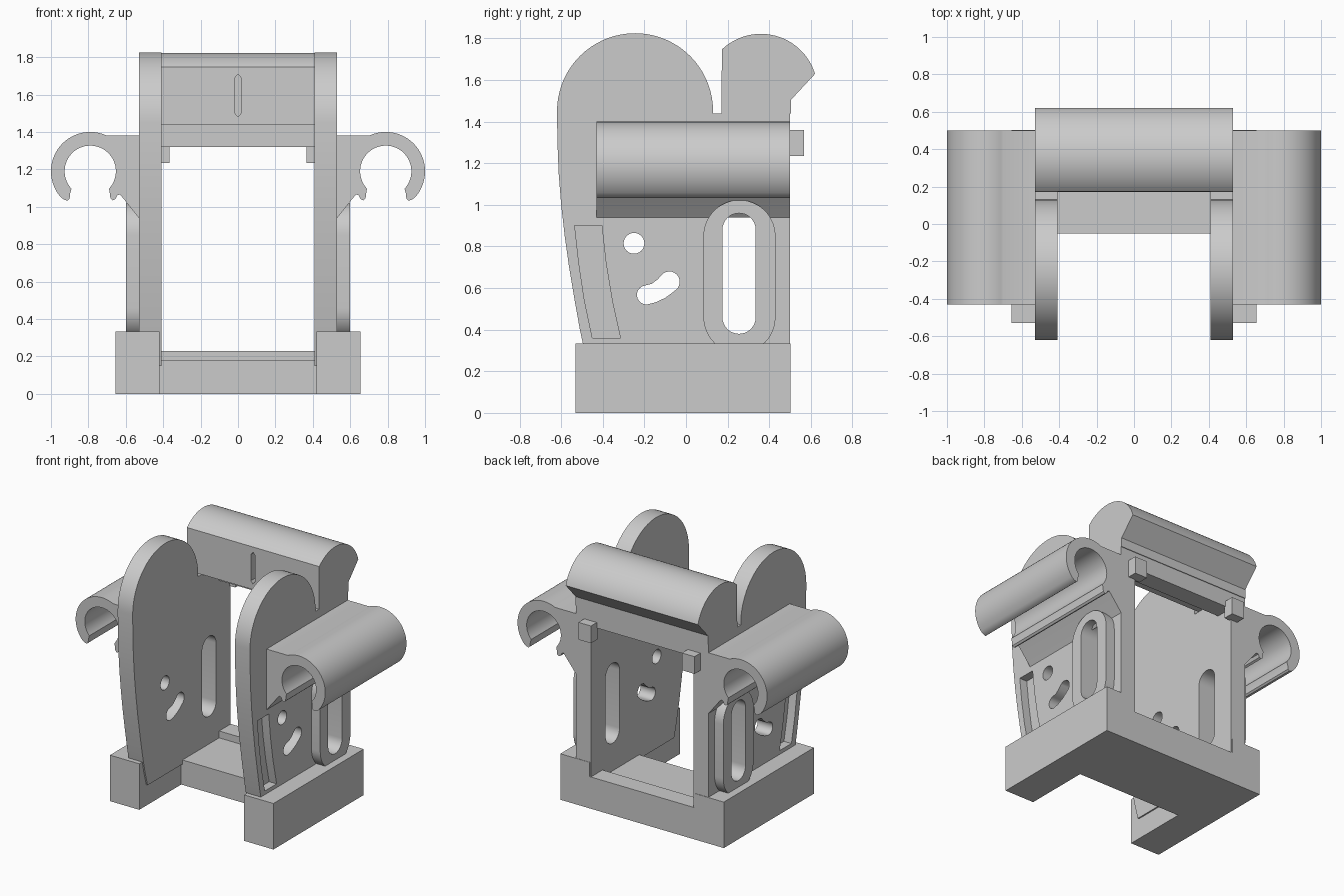
import bpy, bmesh
from math import sin, cos, radians, pi

if "Cube" in bpy.data.objects:
    bpy.data.objects.remove(bpy.data.objects["Cube"])

grey = bpy.data.materials.new("light_grey")
grey.diffuse_color = (0.6, 0.6, 0.6, 1)
grey.use_nodes = True
grey.node_tree.nodes["Principled BSDF"].inputs["Base Color"].default_value = grey.diffuse_color


def arc(cx, cy, r, a0, a1, n=24):
    """Points on a circular arc, angles in degrees."""
    return [(cx + r * cos(radians(a0 + (a1 - a0) * i / n)),
             cy + r * sin(radians(a0 + (a1 - a0) * i / n))) for i in range(n + 1)]


def prism(name, profile, axis, a, b):
    """Extrude a profile along x (profile in y, z) or along y (profile in x, z)."""
    bm = bmesh.new()
    rings = []
    for d in (a, b):
        rings.append([bm.verts.new((d, u, v) if axis == 'x' else (u, d, v))
                      for u, v in profile])
    bm.faces.new(rings[0])
    bm.faces.new(rings[1][::-1])
    n = len(profile)
    for i in range(n):
        j = (i + 1) % n
        bm.faces.new((rings[0][i], rings[0][j], rings[1][j], rings[1][i]))
    bmesh.ops.recalc_face_normals(bm, faces=bm.faces)
    me = bpy.data.meshes.new(name)
    bm.to_mesh(me)
    bm.free()
    me.materials.append(grey)
    ob = bpy.data.objects.new(name, me)
    bpy.context.collection.objects.link(ob)
    return ob


def box(name, x0, x1, y0, y1, z0, z1):
    return prism(name, [(y0, z0), (y1, z0), (y1, z1), (y0, z1)], 'x', x0, x1)


def finish(ob, cutters=(), mirror=False):
    """Cut holes, mirror across x, apply and shade."""
    bpy.ops.object.select_all(action='DESELECT')
    bpy.context.view_layer.objects.active = ob
    ob.select_set(True)
    for c in cutters:
        m = ob.modifiers.new("cut", 'BOOLEAN')
        m.operation, m.solver, m.object = 'DIFFERENCE', 'EXACT', c
        bpy.ops.object.modifier_apply(modifier=m.name)
    if mirror:
        m = ob.modifiers.new("mirror", 'MIRROR')
        m.use_mirror_merge = False
        bpy.ops.object.modifier_apply(modifier=m.name)
    bpy.ops.object.shade_smooth_by_angle(angle=radians(25))


# Cutters for the openings in the side plates
slot = prism("slot_cutter", arc(0.27 - 0.015, 0.88, 0.08, 0, 180, 16)
             + arc(0.255, 0.46, 0.08, 180, 360, 16), 'x', 0.3, 0.8)
round_hole = prism("round_hole_cutter", arc(-0.25, 0.815, 0.05, 0, 345, 23), 'x', 0.3, 0.8)
bean_hole = prism("bean_hole_cutter",
                  arc(-0.19, 0.567, 0.046, 100, 275, 10)
                  + [(-0.145, 0.532), (-0.1, 0.553), (-0.06, 0.582)]
                  + arc(-0.08, 0.63, 0.05, -40, 125, 10)
                  + [(-0.135, 0.643), (-0.165, 0.62)], 'x', 0.3, 0.8)
recess = prism("recess_cutter", [(-0.535, 0.9), (-0.405, 0.9), (-0.385, 0.72), (-0.355, 0.54),
                                 (-0.315, 0.36), (-0.45, 0.36), (-0.488, 0.54), (-0.515, 0.72)],
               'x', 0.47, 0.8)
groove = prism("groove_cutter", [(-0.016, 1.5), (0, 1.48), (0.016, 1.5),
                                 (0.016, 1.69), (0, 1.71), (-0.016, 1.69)], 'y', 0.1, 0.23)
cutters = [slot, round_hole, bean_hole, recess, groove]

# Side plates with rounded top and bowed front edge
plate = prism("side_plate",
              [(-0.45, 0.15), (0.5, 0.15), (0.5, 1.44), (0.13, 1.44)]
              + arc(-0.245, 1.45, 0.375, 0, 180, 36)
              + [(-0.618, 1.3), (-0.612, 1.15), (-0.6, 1.0), (-0.583, 0.85), (-0.562, 0.7),
                 (-0.537, 0.55), (-0.51, 0.4), (-0.48, 0.26)], 'x', 0.41, 0.53)
finish(plate, [slot, round_hole, bean_hole, recess], True)

# Raised rim round the long slot
rim = prism("slot_rim", arc(0.257, 0.85, 0.173, 0, 80, 12) + arc(0.257, 0.85, 0.173, 100, 180, 12)
            + arc(0.257, 0.46, 0.173, 180, 360, 24), 'x', 0.52, 0.6)
finish(rim, [slot], True)

# Open tube clips on both sides
clip = prism("tube_clip",
             [(0.53, 0.94), (0.53, 1.38), (0.70, 1.38)]
             + arc(0.79, 1.19, 0.21, 112, -43, 40)
             + [(0.926, 1.037), (0.912, 1.033), (0.9, 1.043), (0.898, 1.07)]
             + arc(0.79, 1.19, 0.137, -43, 223, 48)
             + [(0.685, 1.07), (0.682, 1.045), (0.67, 1.034), (0.655, 1.041),
                (0.645, 1.062), (0.632, 1.066), (0.615, 1.047)], 'y', -0.43, 0.5)
finish(clip, (), True)

# Head rail with domed top and flared back
rail = prism("head_rail", [(0.17, 1.44), (0.505, 1.44), (0.505, 1.505)]
             + arc(0.36, 1.55, 0.272, 17, 133.5, 30), 'x', -0.53, 0.53)
finish(rail, [groove])

# Frame cross members and lip
finish(box("upper_cross_member", -0.41, 0.41, 0.37, 0.5, 1.32, 1.445))
finish(box("base_cross_member", -0.42, 0.42, -0.05, 0.503, 0, 0.18))
finish(box("base_lip", -0.42, 0.42, 0.37, 0.503, 0.17, 0.23))

# Base feet and rear pegs
finish(box("base_foot", 0.42, 0.655, -0.53, 0.503, 0, 0.333), (), True)
finish(box("rear_peg", 0.365, 0.465, 0.49, 0.567, 1.235, 1.36), (), True)

for c in cutters:
    bpy.data.objects.remove(c, do_unlink=True)
